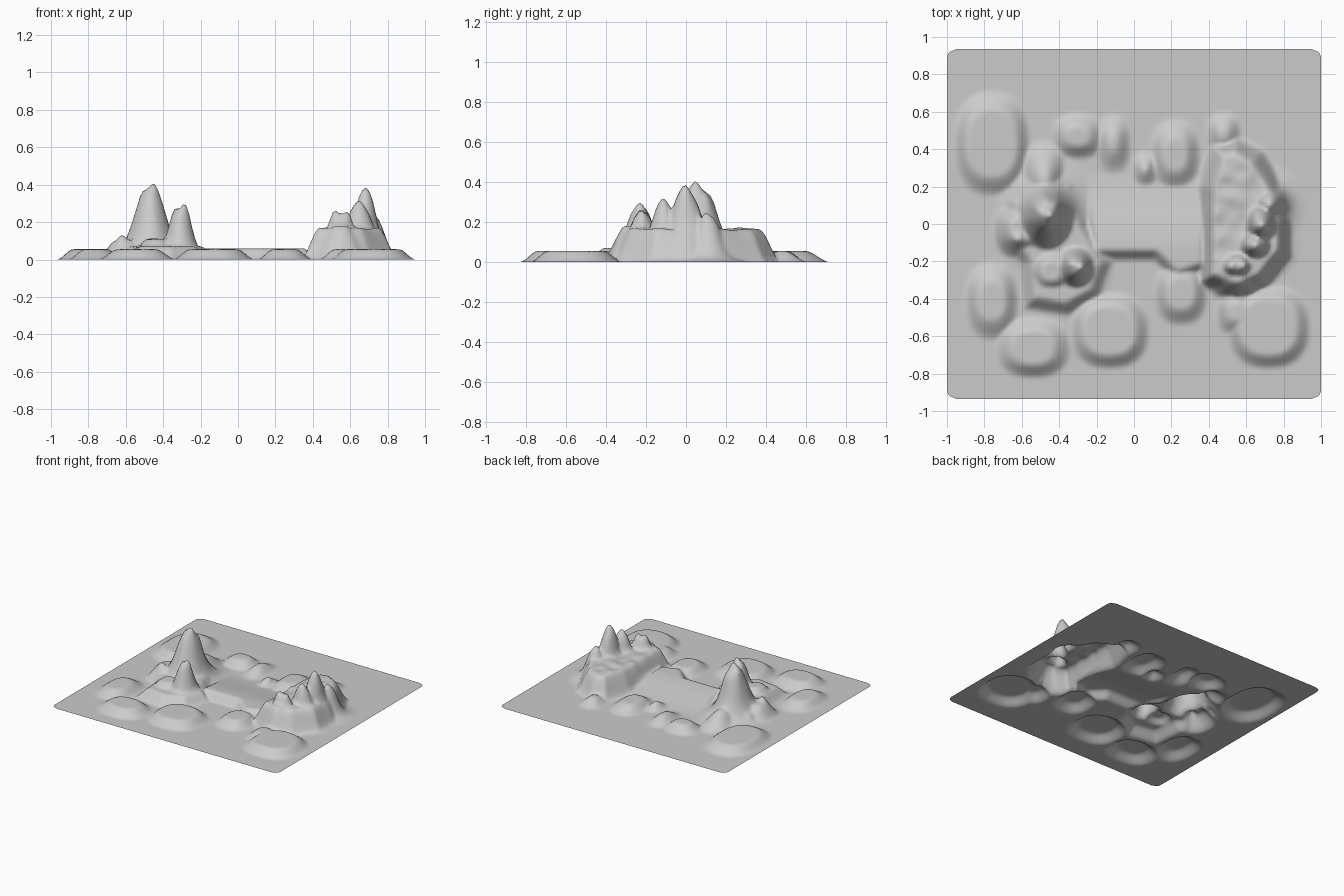
import bpy, bmesh, math
from mathutils import Vector, noise

cube = bpy.data.objects.get("Cube")
if cube:
    bpy.data.objects.remove(cube)

HALF_X, HALF_Y, CORNER = 1.0, 0.935, 0.05
NX, NY = 130, 122
LOW = 0.055     # height of the small mesas


def smooth(t):
    t = max(0.0, min(1.0, t))
    return t * t * (3 - 2 * t)


def mesa(x, y, cx, cy, rx, ry, height=LOW, rim=0.09):
    """Flat-topped mound with an oval foot."""
    u, v = abs(x - cx) / rx, abs(y - cy) / ry
    if u >= 1 or v >= 1:
        return 0.0
    d = (u ** 2.4 + v ** 2.4) ** (1 / 2.4)
    return height * smooth((1 - d) * min(rx, ry) / rim)


def shelf(x, y, outline, height, rim):
    """Flat-topped plateau with a polygonal foot."""
    p, inside, dist = Vector((x, y)), False, 9.0
    for i, b in enumerate(outline):
        a, b = Vector(outline[i - 1]), Vector(b)
        e = b - a
        t = max(0.0, min(1.0, (p - a).dot(e) / e.length_squared))
        dist = min(dist, (p - a - e * t).length)
        if (a.y > y) != (b.y > y) and x < a.x + e.x * (y - a.y) / e.y:
            inside = not inside
    return height * smooth(dist / rim) if inside else 0.0


def peak(x, y, cx, cy, rx, ry, height, power=3.5):
    """Steep summit with a flaring skirt."""
    d = math.hypot((x - cx) / rx, (y - cy) / ry)
    return max(0.0, height * 1.03 / (1 + d ** power) - height * 0.03)


# Low mesas: centre x, centre y, radius x, radius y
MESAS = [
    (-0.76, 0.43, 0.21, 0.29), (-0.30, 0.47, 0.15, 0.13), (-0.11, 0.43, 0.10, 0.17),
    (0.22, 0.37, 0.14, 0.20), (0.48, 0.48, 0.10, 0.13), (-0.76, -0.41, 0.15, 0.22),
    (-0.54, -0.66, 0.21, 0.17), (-0.13, -0.57, 0.22, 0.21), (0.25, -0.37, 0.15, 0.18),
    (0.72, -0.55, 0.23, 0.23), (0.55, -0.47, 0.12, 0.14), (0.06, 0.29, 0.08, 0.11),
]
# Raised footings: centre, radii, height, rim
MOUNDS = [
    (-0.48, 0.22, 0.14, 0.24, 0.11, 0.13), (-0.60, -0.03, 0.16, 0.17, 0.10, 0.11),
    (-0.44, -0.25, 0.16, 0.16, 0.11, 0.12), (0.55, -0.28, 0.17, 0.14, 0.18, 0.12),
]
# Summits: centre, radii, height
PEAKS = [
    (-0.47, 0.05, 0.105, 0.13, 0.36), (-0.31, -0.23, 0.075, 0.085, 0.26),
    (0.68, 0.0, 0.075, 0.10, 0.34), (0.65, -0.11, 0.09, 0.08, 0.28),
    (0.72, 0.11, 0.075, 0.08, 0.22), (0.55, -0.22, 0.085, 0.075, 0.25),
]
# Little knobs that roughen the summits
KNOBS = [
    (-0.52, 0.09, 0.03), (-0.45, 0.05, 0.04), (-0.42, 0.11, 0.04), (-0.47, 0.13, 0.03),
    (-0.34, -0.21, 0.03), (-0.28, -0.23, 0.03), (0.68, 0.0, 0.04), (0.65, -0.11, 0.03),
    (0.59, -0.23, 0.025), (0.51, -0.23, 0.02), (0.72, 0.1, 0.03), (-0.62, -0.08, 0.03),
]
EAST = [(0.33, -0.33), (0.55, -0.43), (0.72, -0.35), (0.86, -0.18), (0.86, 0.02),
        (0.81, 0.22), (0.70, 0.40), (0.55, 0.48), (0.40, 0.44), (0.33, 0.2)]
WEST = [(-0.60, -0.46), (-0.35, -0.50), (-0.17, -0.40), (-0.10, -0.20), (-0.22, 0.0),
        (-0.30, 0.25), (-0.52, 0.32), (-0.70, 0.15), (-0.74, -0.08), (-0.62, -0.22)]
MIDDLE = [(-0.25, -0.20), (0.10, -0.20), (0.22, -0.32), (0.42, -0.25), (0.42, 0.3), (-0.3, 0.3)]


def height_at(x, y):
    ramp = 0.06 * smooth((0.3 - y) / 0.45)
    h = max(shelf(x, y, EAST, 0.165, 0.11), shelf(x, y, WEST, 0.07, 0.09),
            shelf(x, y, MIDDLE, ramp, 0.07))
    for m in MESAS + MOUNDS:
        h = max(h, mesa(x, y, *m))
    for p in PEAKS:
        h = max(h, peak(x, y, *p))
    for cx, cy, k in KNOBS:
        h += k * math.exp(-((x - cx) ** 2 + (y - cy) ** 2) / 0.0007)
    # weathering grows with altitude
    rough = noise.noise(Vector((x * 14, y * 14, 0.5)))
    return max(0.0, h + rough * 0.1 * max(0.0, h - 0.06))


# Terrain sheet with slightly rounded corners
bm = bmesh.new()
rows = []
for j in range(NY + 1):
    y = HALF_Y * (2 * j / NY - 1)
    over = max(0.0, abs(y) - (HALF_Y - CORNER))
    half = HALF_X - CORNER + math.sqrt(max(0.0, CORNER ** 2 - over ** 2))
    row = []
    for i in range(NX + 1):
        x = half * (2 * i / NX - 1)
        row.append(bm.verts.new((x, y, height_at(x, y))))
    rows.append(row)
for lower, upper in zip(rows, rows[1:]):
    for i in range(NX):
        bm.faces.new((lower[i], lower[i + 1], upper[i + 1], upper[i]))
mesh = bpy.data.meshes.new("terrain")
bm.to_mesh(mesh)
bm.free()
mesh.shade_smooth()
terrain = bpy.data.objects.new("terrain", mesh)
bpy.context.collection.objects.link(terrain)

# Stone colour
stone = bpy.data.materials.new("grey stone")
stone.use_nodes = True
colour = (0.6, 0.6, 0.6, 1.0)
stone.diffuse_color = colour
stone.node_tree.nodes["Principled BSDF"].inputs["Base Color"].default_value = colour
mesh.materials.append(stone)
